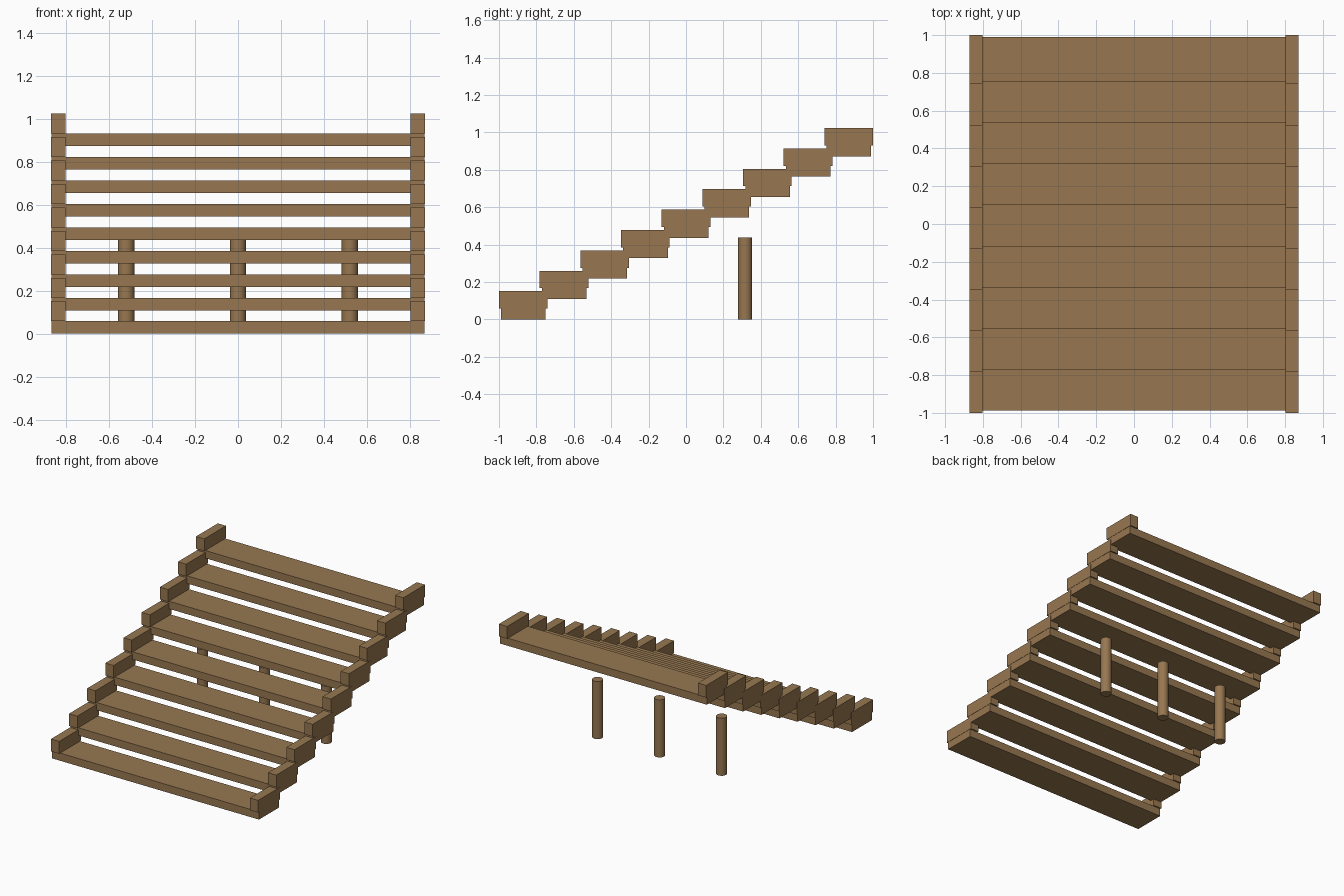
import bpy

if "Cube" in bpy.data.objects:
    bpy.data.objects.remove(bpy.data.objects["Cube"])

wood = bpy.data.materials.new("brown wood")
wood.diffuse_color = (0.31, 0.185, 0.082, 1)
wood.use_nodes = True
wood.node_tree.nodes["Principled BSDF"].inputs["Base Color"].default_value = wood.diffuse_color

STEPS = 9
RISE = 0.109
RUN = 0.2175


def box(name, x0, x1, y0, y1, z0, z1):
    bpy.ops.mesh.primitive_cube_add(
        size=1, location=((x0 + x1) / 2, (y0 + y1) / 2, (z0 + z1) / 2))
    ob = bpy.context.object
    ob.name = name
    ob.scale = (x1 - x0, y1 - y0, z1 - z0)
    bpy.ops.object.transform_apply(location=False, rotation=False, scale=True)
    ob.data.materials.append(wood)
    return ob


for i in range(STEPS):
    y, z = i * RUN, i * RISE
    # Full-width tread
    box(f"tread_{i + 1}", -0.868, 0.868, -0.988 + y, -0.75 + y, z, 0.058 + z)
    # End blocks resting on the tread
    for side, x0, x1 in (("left", -0.87, -0.801), ("right", 0.801, 0.87)):
        box(f"{side}_block_{i + 1}", x0, x1, -1 + y, -0.74 + y,
            0.058 + z, 0.151 + z)

# Row of round support posts under the upper half
for name, x in (("left", -0.52), ("middle", 0), ("right", 0.52)):
    bpy.ops.mesh.primitive_cylinder_add(
        vertices=24, radius=0.038, depth=0.437, location=(x, 0.316, 0.2185))
    post = bpy.context.object
    post.name = f"{name}_support_post"
    post.data.materials.append(wood)
    bpy.ops.object.shade_smooth_by_angle()
